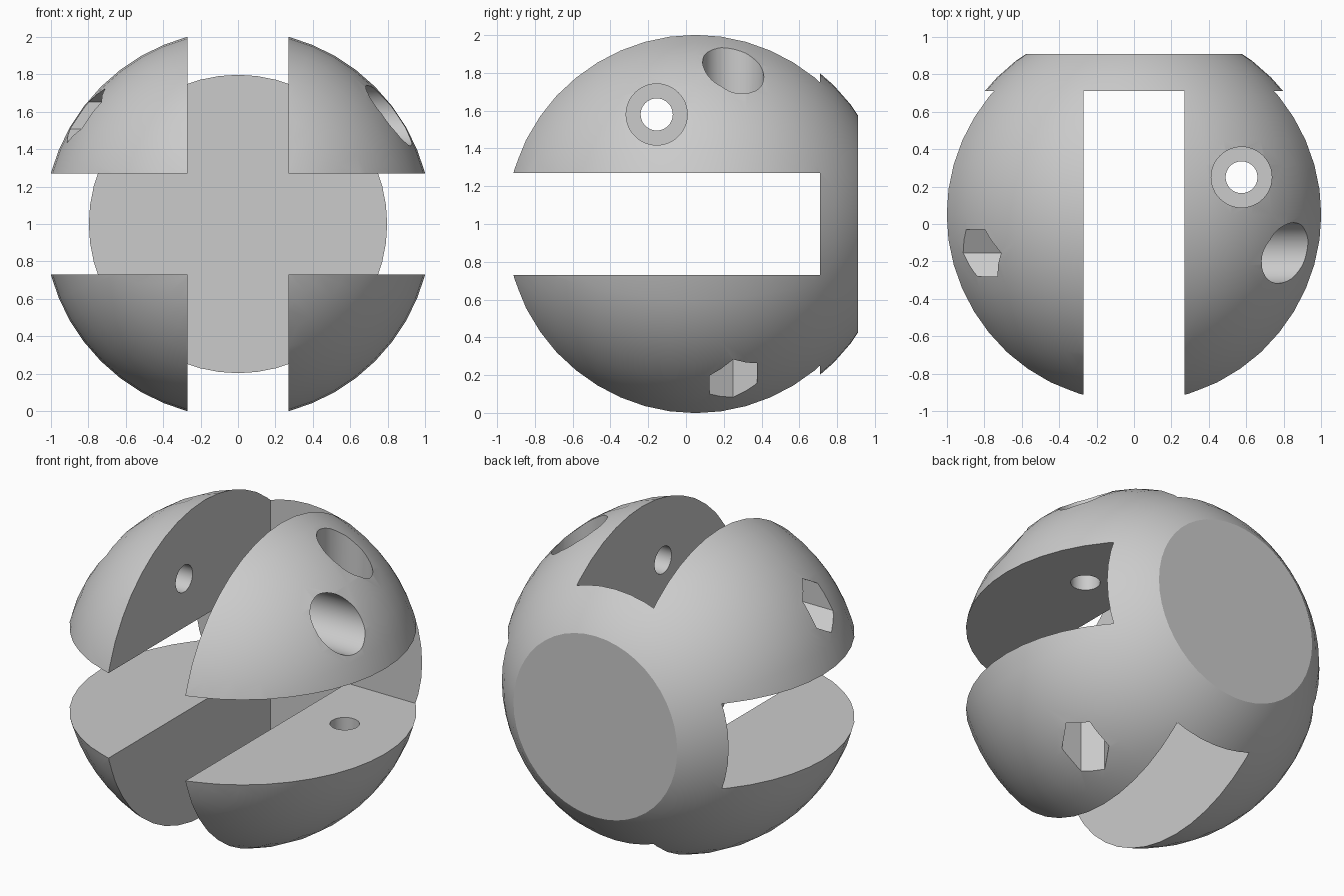
import bpy, bmesh, math
from mathutils import Matrix, Vector

if "Cube" in bpy.data.objects:
    bpy.data.objects.remove(bpy.data.objects["Cube"], do_unlink=True)

R = 1.037                       # ball radius
CENTRE = Vector((0, 0.05, 1))
SLOT = 0.27                     # half width of the crossed slots
SLOT_END, BACK = 0.71, 0.91     # y of the slot bottom and of the flat back
SEAT = 0.45                     # distance of the bolt seats from the middle

grey = bpy.data.materials.new("plain grey")
grey.use_nodes = True
colour = (0.6, 0.6, 0.6, 1)
grey.diffuse_color = colour
grey.node_tree.nodes["Principled BSDF"].inputs["Base Color"].default_value = colour


def make(name, bm):
    mesh = bpy.data.meshes.new(name)
    bm.to_mesh(mesh)
    bm.free()
    mesh.materials.append(grey)
    ob = bpy.data.objects.new(name, mesh)
    bpy.context.collection.objects.link(ob)
    return ob


def box(name, low, high):
    low, high = Vector(low), Vector(high)
    bm = bmesh.new()
    bmesh.ops.create_cube(bm, size=1, matrix=Matrix.Translation((low + high) / 2)
                          @ Matrix.Diagonal((*(high - low), 1)))
    return make(name, bm)


def prism(name, frame, sides, radius, start, end):
    """Prism along the local z axis of the frame, between two heights."""
    bm = bmesh.new()
    bmesh.ops.create_cone(bm, cap_ends=True, segments=sides, radius1=radius,
                          radius2=radius, depth=end - start,
                          matrix=frame @ Matrix.Translation((0, 0, (start + end) / 2)))
    # turn the hexagon so that two corners lie on the local x axis
    if sides == 6 and not any(abs((frame.inverted() @ v.co).y) < 1e-4 for v in bm.verts):
        bmesh.ops.rotate(bm, verts=bm.verts, cent=frame.translation,
                         matrix=Matrix.Rotation(math.pi / 6, 3, frame.col[2].xyz))
    return make(name, bm)


# Ball, with its poles facing front and back
bm = bmesh.new()
bmesh.ops.create_uvsphere(bm, u_segments=48, v_segments=24, radius=R,
                          matrix=Matrix.Translation(CENTRE) @ Matrix.Rotation(math.pi / 2, 4, 'X'))
ball = make("slotted_ball", bm)

# Crossed slots and flat back
cutters = [
    box("upright_slot", (-SLOT, -2, -1), (SLOT, SLOT_END, 3)),
    box("level_slot", (-2, -2, 1 - SLOT), (2, SLOT_END, 1 + SLOT)),
    box("back_cut", (-2, BACK, -1), (2, 2, 3)),
]

# Bolt holes: one across the top, one down the left side
frames = {
    "cross_bolt": Matrix.Translation((0, -0.155, 1.58)) @ Matrix.Rotation(math.pi / 2, 4, 'Y'),
    "upright_bolt": Matrix.Translation((0.575, 0.25, 1)),
}
for name, frame in frames.items():
    cutters += [
        prism(name + "_hole", frame, 48, 0.085, -1.5, 1.5),
        prism(name + "_head_seat", frame, 48, 0.162, SEAT, 1.5),
        prism(name + "_nut_seat", frame, 6, 0.144, -1.5, -SEAT),
    ]

bpy.context.view_layer.objects.active = ball
for cutter in cutters:
    cutter.hide_render = True
    mod = ball.modifiers.new(cutter.name, 'BOOLEAN')
    mod.operation = 'DIFFERENCE'
    mod.solver = 'EXACT'
    mod.object = cutter
    bpy.ops.object.modifier_apply(modifier=mod.name)
    bpy.data.objects.remove(cutter, do_unlink=True)

# Smooth ball, crisp cut edges
bpy.ops.object.select_all(action='DESELECT')
ball.select_set(True)
bpy.ops.object.shade_smooth_by_angle(angle=math.radians(24))
